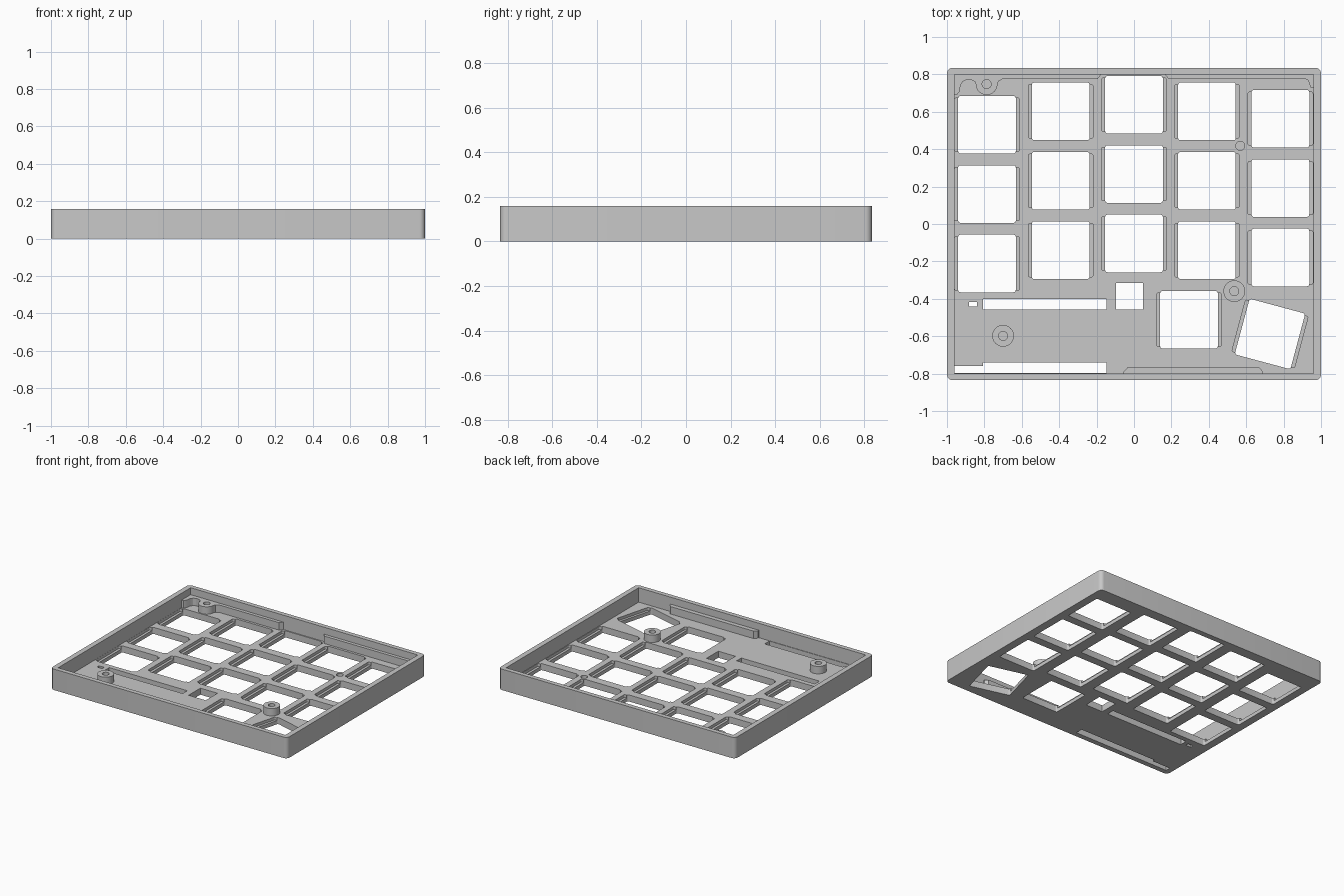
import bpy, bmesh
from math import sin, cos, pi, radians
from mathutils import Matrix, Vector

default = bpy.data.objects.get("Cube")
if default:
    bpy.data.objects.remove(default)

HEIGHT, PLATE, LEDGE, POST = 0.16, 0.05, 0.028, 0.107
INNER_X, INNER_Y = 0.96, 0.8

grey = bpy.data.materials.new("case grey")
grey.use_nodes = True
grey.diffuse_color = (0.58, 0.58, 0.58, 1)
grey.node_tree.nodes["Principled BSDF"].inputs["Base Color"].default_value = grey.diffuse_color


def arc(cx, cy, r, start, end, steps):
    return [(cx + r * cos(start + (end - start) * i / steps),
             cy + r * sin(start + (end - start) * i / steps)) for i in range(steps + 1)]


def circle(cx, cy, r):
    return arc(cx, cy, r, 0, 2 * pi, 32)[:-1]


def rect(x0, x1, y0, y1):
    return [(x0, y0), (x1, y0), (x1, y1), (x0, y1)]


def rounded(cx, cy, w, h, r, angle=0, steps=4):
    """Rounded rectangle outline, turned about its centre."""
    pts = []
    for i, (sx, sy) in enumerate([(1, 1), (-1, 1), (-1, -1), (1, -1)]):
        pts += arc(sx * (w / 2 - r), sy * (h / 2 - r), r, i * pi / 2, (i + 1) * pi / 2, steps)
    turn = Matrix.Rotation(radians(angle), 2)
    return [tuple(turn @ Vector(p) + Vector((cx, cy))) for p in pts]


def build(name, prisms):
    """One object from a list of (outline, bottom, top) prisms."""
    bm = bmesh.new()
    for outline, z0, z1 in prisms:
        face = bm.faces.new([bm.verts.new((x, y, z0)) for x, y in outline])
        top = bmesh.ops.extrude_face_region(bm, geom=[face])["geom"]
        verts = [v for v in top if isinstance(v, bmesh.types.BMVert)]
        bmesh.ops.translate(bm, verts=verts, vec=(0, 0, z1 - z0))
    bmesh.ops.recalc_face_normals(bm, faces=bm.faces)
    mesh = bpy.data.meshes.new(name)
    bm.to_mesh(mesh)
    bm.free()
    mesh.materials.append(grey)
    obj = bpy.data.objects.new(name, mesh)
    bpy.context.collection.objects.link(obj)
    return obj


def activate(obj):
    bpy.ops.object.select_all(action='DESELECT')
    obj.select_set(True)
    bpy.context.view_layer.objects.active = obj


def cut(obj, cutter):
    activate(obj)
    mod = obj.modifiers.new("cut", 'BOOLEAN')
    mod.operation, mod.solver, mod.object = 'DIFFERENCE', 'EXACT', cutter
    bpy.ops.object.modifier_apply(modifier=mod.name)


# Key positions: five staggered columns of three, plus two thumb keys
keys = [(x, y - row * 0.371, 0)
        for x, y in [(-0.786, 0.531), (-0.392, 0.602), (0, 0.638), (0.39, 0.602), (0.783, 0.563)]
        for row in range(3)]
keys += [(0.294, -0.512, 0), (0.727, -0.588, -15)]

# Screw positions: the first three carry posts, the last is a hole in the plate
screws = [(-0.788, 0.748), (-0.7, -0.598), (0.536, -0.359), (0.568, 0.418)]

# Cutters
cavity = build("cavity_cutter", [(rect(-INNER_X, INNER_X, -INNER_Y, INNER_Y), PLATE, 0.3)])

slots = [
    rect(-0.807, -0.147, -0.458, -0.402),
    rect(-0.882, -0.839, -0.442, -0.418),
    rect(-0.097, 0.048, -0.458, -0.316),
    [(-0.959, -0.796), (-0.147, -0.796), (-0.147, -0.74),
     (-0.807, -0.74), (-0.807, -0.758), (-0.959, -0.758)],
]
openings = build("opening_cutter",
                 [(rounded(x, y, 0.308, 0.308, 0.012, a), -0.1, 0.1) for x, y, a in keys]
                 + [(s, -0.1, 0.1) for s in slots])

pockets = build("pocket_cutter",
                [(rounded(x, y, 0.346, 0.285, 0.008, a), LEDGE, PLATE + 0.01) for x, y, a in keys]
                + [(circle(x, y, 0.024), LEDGE, 0.3) for x, y in screws])

# Tray with rounded outer corners
tray = build("tray", [(rounded(0, 0, 2, 1.67, 0.03, steps=6), 0, HEIGHT)])
for cutter in (cavity, openings, pockets):
    cut(tray, cutter)

# Back left rail, flowing around its screw post
post_x, post_y = screws[0]
wall = INNER_Y + 0.01
outline = [(-0.97, wall), (-0.97, 0.685), (-0.945, 0.693), (-0.932, 0.71), (-0.928, 0.74),
           (-0.915, 0.762), (-0.895, 0.772), (-0.87, 0.77), (-0.852, 0.762)]
outline += arc(post_x, post_y, 0.058, pi, 2 * pi, 16)
outline += [(-0.725, 0.762), (-0.705, 0.775), (-0.195, 0.775), (-0.175, 0.8), (-0.175, wall)]
back_left_rail = build("back_left_rail", [(outline, 0.04, POST)])

# Back right rail with a curve into the corner
outline = [(0.165, wall), (0.165, 0.8), (0.185, 0.775), (0.915, 0.775)]
outline += arc(0.915, 0.755, 0.02, pi / 2, 0, 4) + [(0.945, 0.73), (0.97, 0.725), (0.97, wall)]
back_right_rail = build("back_right_rail", [(outline, 0.04, POST)])

# Front rail
front_rail = build("front_rail", [([(-0.055, -wall), (-0.055, -0.79), (-0.035, -0.767),
                                    (0.67, -0.767), (0.69, -0.79), (0.69, -wall)], 0.04, POST)])

# Free-standing screw posts
posts = [build(name, [(circle(x, y, 0.058), 0.04, POST)])
         for name, (x, y) in zip(("left_screw_post", "right_screw_post"), screws[1:3])]

for obj in [back_left_rail] + posts:
    cut(obj, pockets)

for cutter in (cavity, openings, pockets):
    bpy.data.objects.remove(cutter)

for obj in [tray, back_left_rail, back_right_rail, front_rail] + posts:
    activate(obj)
    bpy.ops.object.shade_smooth_by_angle(angle=radians(30))
